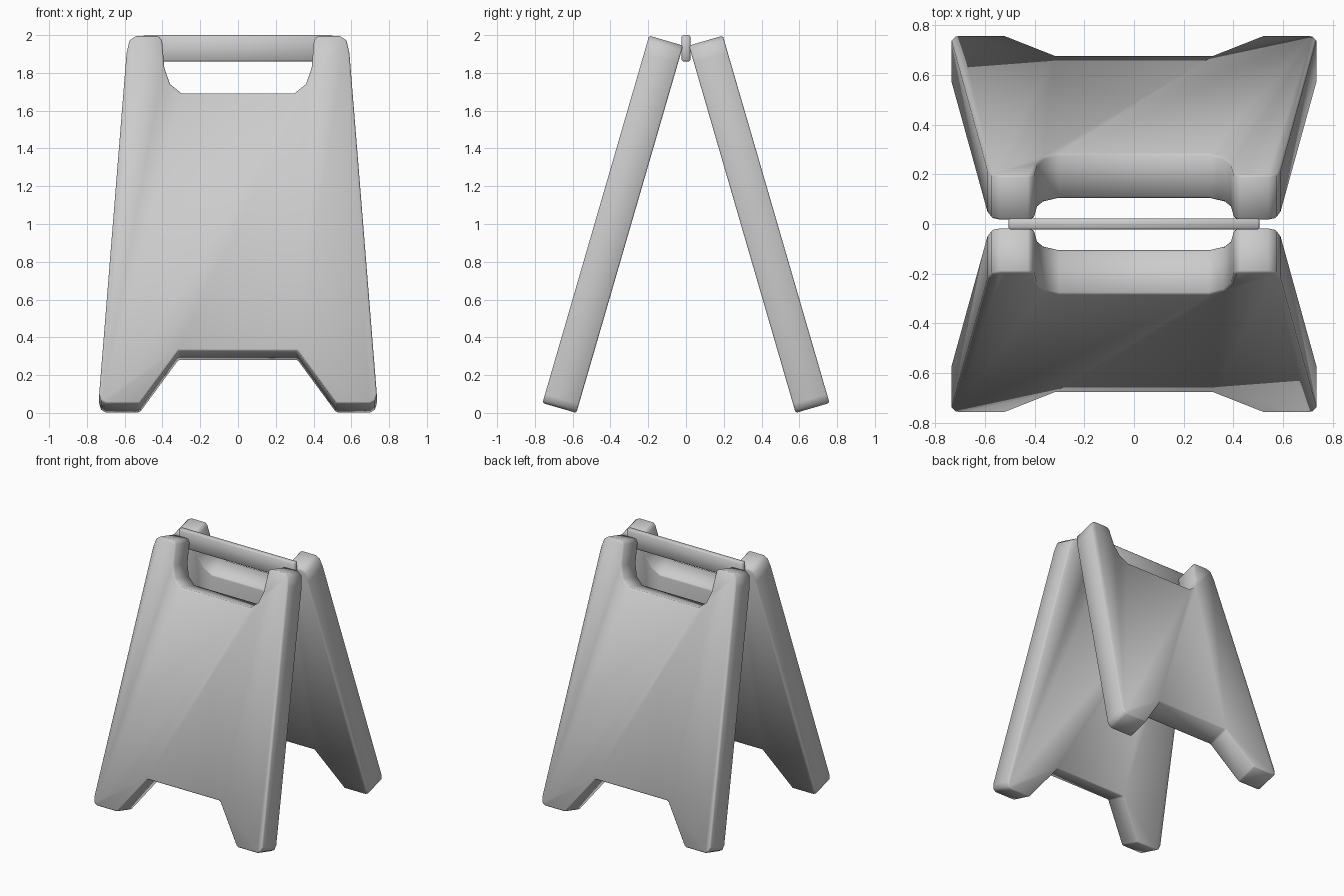
import bpy, bmesh
from math import sin, cos, radians
from mathutils import Vector, Matrix

if "Cube" in bpy.data.objects:
    bpy.data.objects.remove(bpy.data.objects["Cube"])

grey = bpy.data.materials.new("light_grey_plastic")
grey.use_nodes = True
grey.diffuse_color = (0.6, 0.6, 0.6, 1)
grey.node_tree.nodes["Principled BSDF"].inputs["Base Color"].default_value = (0.6, 0.6, 0.6, 1)


def finish(name, bm, bevel):
    """Turn a bmesh into a smooth object with softened edges."""
    bmesh.ops.recalc_face_normals(bm, faces=bm.faces)
    mesh = bpy.data.meshes.new(name)
    bm.to_mesh(mesh)
    bm.free()
    mesh.materials.append(grey)
    mesh.shade_smooth()
    obj = bpy.data.objects.new(name, mesh)
    bpy.context.collection.objects.link(obj)
    mod = obj.modifiers.new("soft_edges", "BEVEL")
    mod.width = bevel
    mod.segments = 1
    mod.limit_method = "ANGLE"
    mod.angle_limit = radians(50)
    return obj


# Half outline of a board: width and distance along the slope
HALF = [(0.315, 0.29), (0.52, 0), (0.70, 0), (0.725, 0.015), (0.735, 0.05),
        (0.59, 1.93), (0.575, 2.0), (0.54, 2.025), (0.42, 2.025), (0.402, 2.0),
        (0.39, 1.85), (0.36, 1.76), (0.30, 1.71)]
TILT = radians(16.2)
THICK = 0.187


def board(name, turn):
    """Leaning board with two feet and a hand notch."""
    up = Vector((0, sin(TILT), cos(TILT)))
    inward = Vector((0, cos(TILT), -sin(TILT)))
    base = Vector((0, -0.76, THICK * sin(TILT)))
    outline = HALF + [(-x, v) for x, v in reversed(HALF)]
    bm = bmesh.new()
    face = bm.faces.new([bm.verts.new(base + Vector((x, 0, 0)) + up * v) for x, v in outline])
    side = bmesh.ops.extrude_face_region(bm, geom=[face], use_keep_orig=True)
    moved = [g for g in side["geom"] if isinstance(g, bmesh.types.BMVert)]
    bmesh.ops.translate(bm, verts=moved, vec=inward * THICK)
    bm.transform(Matrix.Rotation(turn, 4, "Z"))
    return finish(name, bm, 0.008)


board("front_board", 0)
board("back_board", radians(180))

# Carry bar joining the boards at the top
bm = bmesh.new()
bmesh.ops.create_cube(bm, size=1)
bm.transform(Matrix.Translation((0, 0, 1.93)) @ Matrix.Diagonal((1.01, 0.046, 0.14, 1)))
finish("carry_bar", bm, 0.008)
